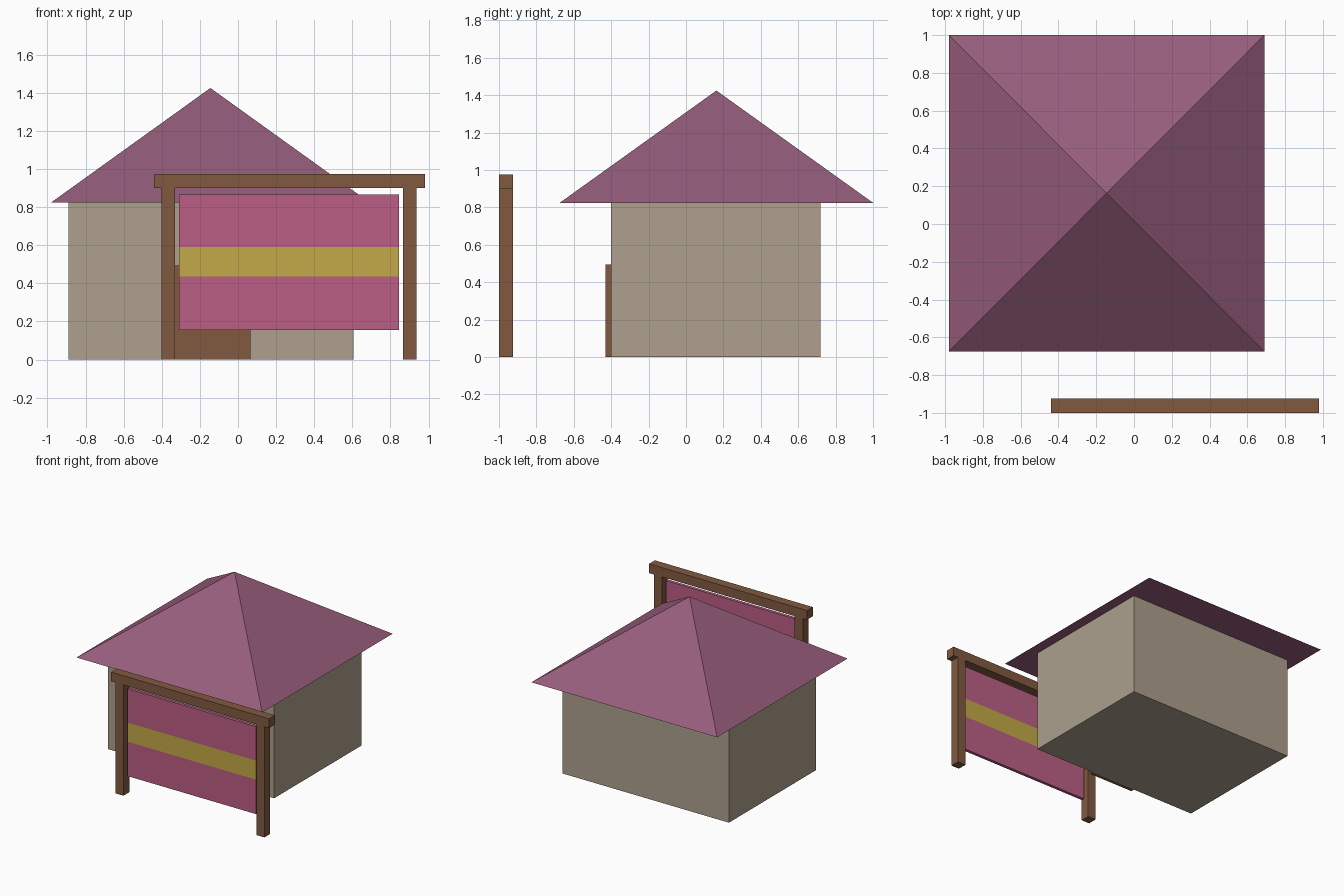
import bpy, bmesh

if "Cube" in bpy.data.objects:
    bpy.data.objects.remove(bpy.data.objects["Cube"])


def material(name, r, g, b):
    """Flat material from 0-255 display values."""
    def lin(c):
        c /= 255
        return c / 12.92 if c <= 0.04045 else ((c + 0.055) / 1.055) ** 2.4
    m = bpy.data.materials.new(name)
    m.diffuse_color = (lin(r), lin(g), lin(b), 1)
    m.use_nodes = True
    m.node_tree.nodes["Principled BSDF"].inputs["Base Color"].default_value = m.diffuse_color
    return m


plaster = material("plaster", 173, 160, 141)
roof_purple = material("roof_purple", 150, 93, 124)
wood = material("wood", 130, 90, 64)
cloth_pink = material("cloth_pink", 188, 95, 133)
cloth_gold = material("cloth_gold", 196, 169, 71)


def finish(name, bm, *mats):
    bmesh.ops.recalc_face_normals(bm, faces=bm.faces)
    mesh = bpy.data.meshes.new(name)
    bm.to_mesh(mesh)
    bm.free()
    for m in mats:
        mesh.materials.append(m)
    obj = bpy.data.objects.new(name, mesh)
    bpy.context.collection.objects.link(obj)
    return obj


def box_bm(x, y, z):
    """Box spanning the given (low, high) ranges."""
    bm = bmesh.new()
    bmesh.ops.create_cube(bm, size=1)
    for v in bm.verts:
        v.co = [lo + (c + 0.5) * (hi - lo) for c, (lo, hi) in zip(v.co, (x, y, z))]
    return bm


def box(name, x, y, z, mat):
    return finish(name, box_bm(x, y, z), mat)


# House body and door
box("walls", (-0.89, 0.605), (-0.40, 0.72), (0, 0.825), plaster)
box("door", (-0.335, 0.065), (-0.43, -0.40), (0, 0.495), wood)

# Pyramid roof with a flat underside
bm = bmesh.new()
eaves = [bm.verts.new((x, y, 0.825)) for x, y in
         ((-0.98, -0.675), (0.69, -0.675), (0.69, 1.0), (-0.98, 1.0))]
apex = bm.verts.new((-0.145, 0.1625, 1.425))
bm.faces.new(eaves)
for i in range(4):
    bm.faces.new((eaves[i], eaves[(i + 1) % 4], apex))
finish("roof", bm, roof_purple)

# Timber banner frame
FRAME_Y = (-1.0, -0.925)
for side, x in (("left", -0.4025), ("right", 0.865)):
    box(side + "_post", (x, x + 0.0725), FRAME_Y, (0, 0.9), wood)
box("cross_beam", (-0.44, 0.98), FRAME_Y, (0.9, 0.975), wood)

# Cloth banner, cut into three bands with a gold middle
bm = box_bm((-0.31, 0.845), (-0.975, -0.95), (0.155, 0.865))
for z in (0.435, 0.59):
    bmesh.ops.bisect_plane(bm, geom=bm.verts[:] + bm.edges[:] + bm.faces[:],
                           plane_co=(0, 0, z), plane_no=(0, 0, 1))
for f in bm.faces:
    f.material_index = int(0.435 < f.calc_center_median().z < 0.59)
finish("banner", bm, cloth_pink, cloth_gold)
